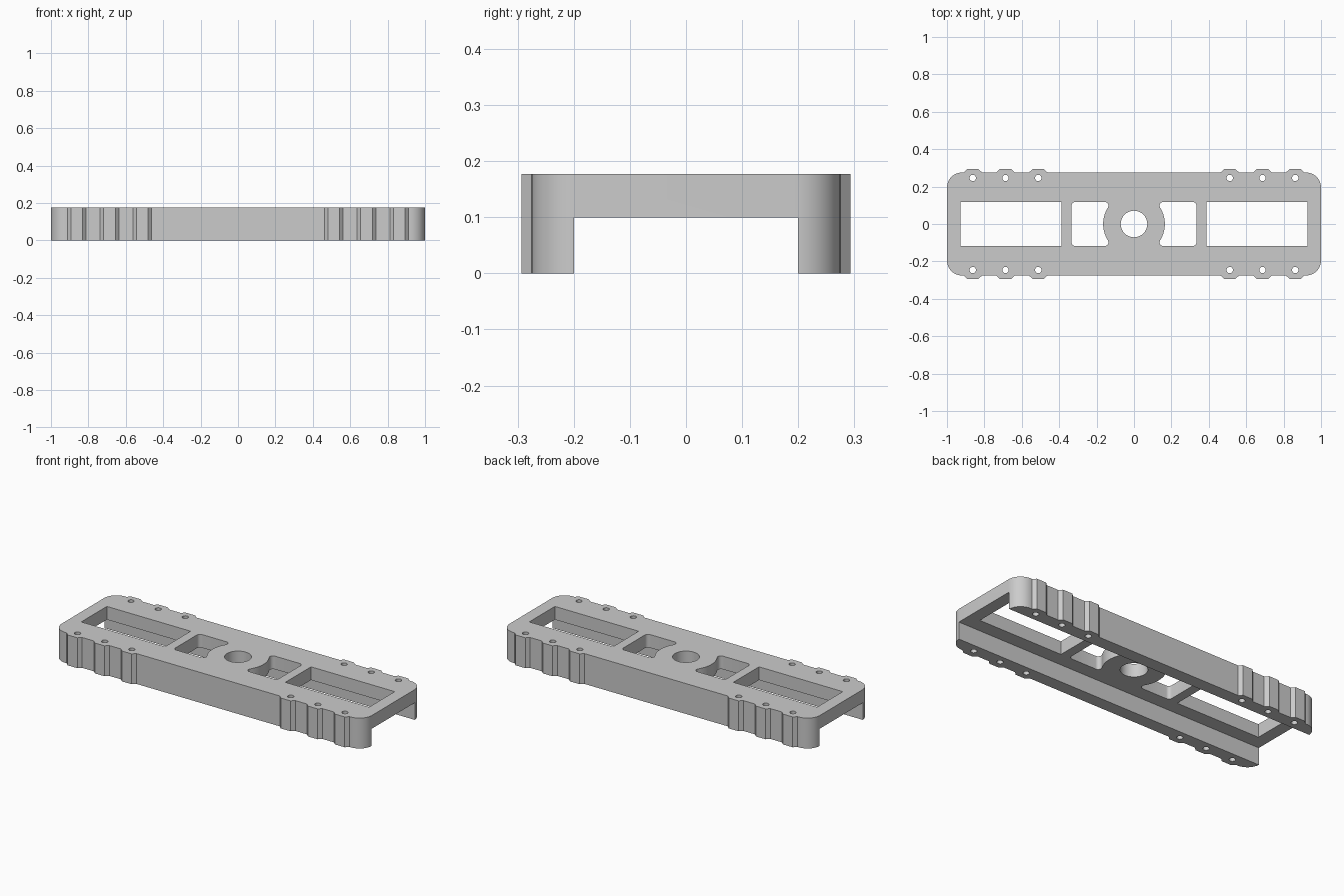
import bpy, bmesh, math

if "Cube" in bpy.data.objects:
    bpy.data.objects.remove(bpy.data.objects["Cube"])

HEIGHT, PLATE_Z, RAIL_Y = 0.177, 0.10, 0.20
HALF_W, BUMP_W, CORNER = 0.275, 0.293, 0.08
BUMPS = (0.512, 0.687, 0.862)


def arc(cx, cy, r, a0, a1, n):
    """Points along an arc, angles in degrees."""
    return [(cx + r * math.cos(math.radians(a0 + (a1 - a0) * i / n)),
             cy + r * math.sin(math.radians(a0 + (a1 - a0) * i / n)))
            for i in range(n + 1)]


def circle(cx, cy, r, n):
    return arc(cx, cy, r, 0, 360, n)[:-1]


# Outer outline: one long side with bumps and two corners, then turned 180 degrees
half = arc(-1 + CORNER, -HALF_W + CORNER, CORNER, 180, 270, 12)
for c in sorted([-b for b in BUMPS] + list(BUMPS)):
    half += [(c - 0.05, -HALF_W), (c - 0.031, -BUMP_W),
             (c + 0.031, -BUMP_W), (c + 0.05, -HALF_W)]
half += arc(1 - CORNER, -HALF_W + CORNER, CORNER, 270, 360, 12)
loops = [half + [(-x, -y) for x, y in half]]

# Central bore
loops.append(circle(0, 0, 0.071, 48))

# Inner window with a concave side that follows the round hub
WIN_Y, FIL, HUB = 0.118, 0.02, 0.165
fy = WIN_Y - FIL
fx = math.sqrt((HUB + FIL) ** 2 - fy ** 2)
t = math.degrees(math.atan2(fy, fx))
inner = arc(fx, fy, FIL, 90, 180 + t, 8)
inner += arc(0, 0, HUB, t, -t, 16)[1:-1]
inner += arc(fx, -fy, FIL, 180 - t, 270, 8)
inner += arc(0.334 - FIL, -fy, FIL, 270, 360, 6)
inner += arc(0.334 - FIL, fy, FIL, 0, 90, 6)
outer = [(0.388, -WIN_Y), (0.928, -WIN_Y), (0.928, WIN_Y), (0.388, WIN_Y)]

# Windows and screw holes on both ends
for s in (-1, 1):
    loops.append([(s * x, y) for x, y in inner])
    loops.append([(s * x, y) for x, y in outer])
    for b in BUMPS:
        for side in (-1, 1):
            loops.append(circle(s * b, side * 0.246, 0.017, 20))

# Filled and extruded profile
curve = bpy.data.curves.new("body_profile", 'CURVE')
curve.dimensions = '2D'
curve.fill_mode = 'BOTH'
curve.extrude = HEIGHT / 2
for pts in loops:
    sp = curve.splines.new('POLY')
    sp.points.add(len(pts) - 1)
    for p, (x, y) in zip(sp.points, pts):
        p.co = (x, y, 0, 1)
    sp.use_cyclic_u = True
profile = bpy.data.objects.new("body_profile", curve)
bpy.context.collection.objects.link(profile)
bpy.context.view_layer.update()
dg = bpy.context.evaluated_depsgraph_get()
mesh = bpy.data.meshes.new_from_object(profile.evaluated_get(dg))
bpy.data.objects.remove(profile)

bm = bmesh.new()
bm.from_mesh(mesh)
bmesh.ops.remove_doubles(bm, verts=bm.verts, dist=1e-5)
bmesh.ops.translate(bm, verts=bm.verts, vec=(0, 0, HEIGHT / 2))
bmesh.ops.recalc_face_normals(bm, faces=bm.faces)
bm.to_mesh(mesh)
bm.free()
body = bpy.data.objects.new("channel_body", mesh)
bpy.context.collection.objects.link(body)

# Channel cut along the underside, leaving two side rails
bpy.ops.mesh.primitive_cube_add(size=1, location=(0, 0, PLATE_Z - 0.5))
cutter = bpy.context.object
cutter.name = "channel_cutter"
cutter.scale = (3, 2 * RAIL_Y, 1)
cutter.hide_render = True
mod = body.modifiers.new("channel", 'BOOLEAN')
mod.operation = 'DIFFERENCE'
mod.solver = 'EXACT'
mod.object = cutter
bpy.ops.object.select_all(action='DESELECT')
bpy.context.view_layer.objects.active = body
body.select_set(True)
bpy.ops.object.modifier_apply(modifier=mod.name)
bpy.data.objects.remove(cutter)

# Single grey finish
grey = bpy.data.materials.new("plain_grey")
grey.diffuse_color = (0.6, 0.6, 0.6, 1)
grey.use_nodes = True
grey.node_tree.nodes["Principled BSDF"].inputs["Base Color"].default_value = grey.diffuse_color
body.data.materials.clear()
body.data.materials.append(grey)
bpy.ops.object.shade_smooth_by_angle(angle=math.radians(25))
